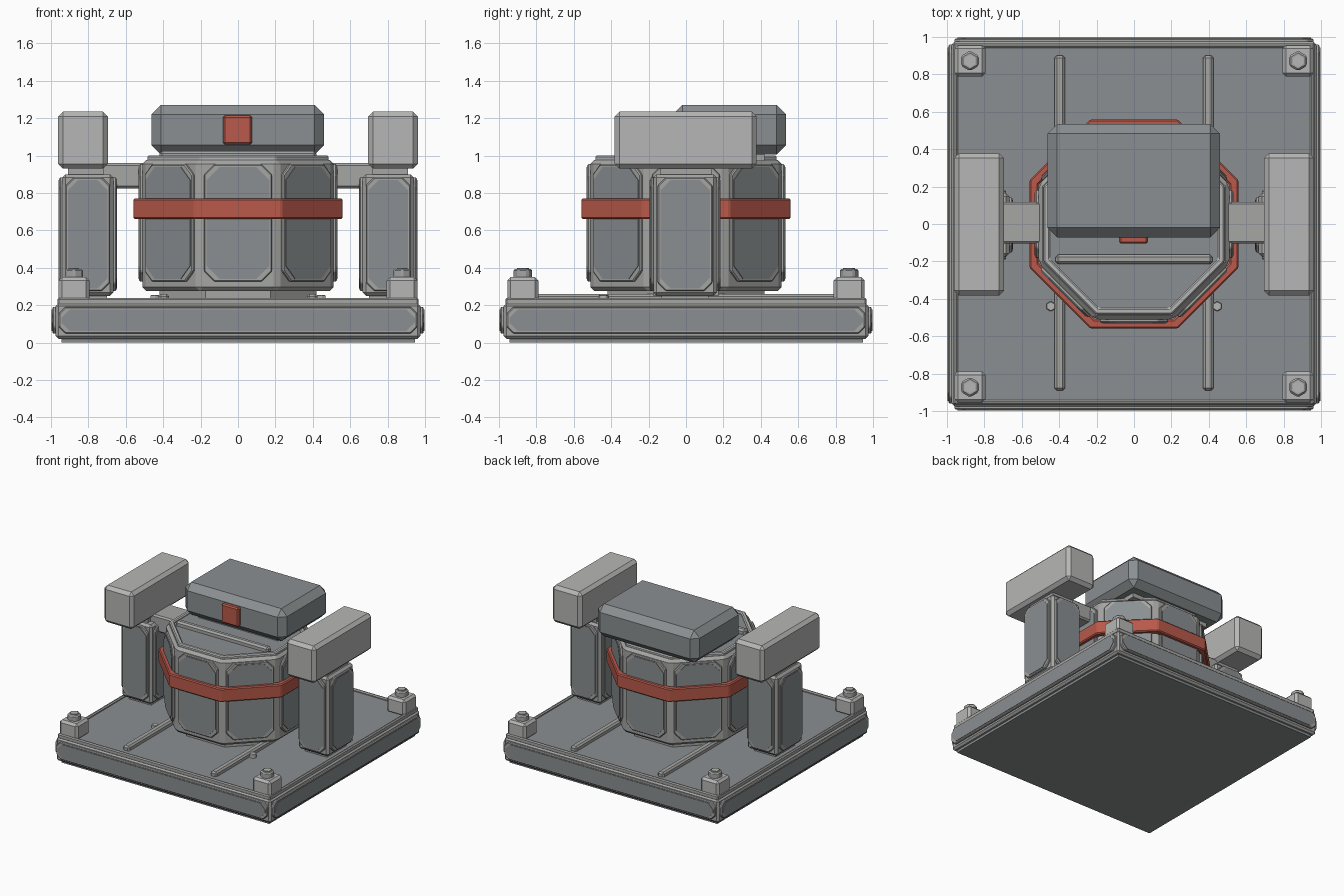
import bpy, bmesh, math
from mathutils import Matrix, Vector

if "Cube" in bpy.data.objects:
    bpy.data.objects.remove(bpy.data.objects["Cube"])


def material(name, rgb):
    m = bpy.data.materials.new(name)
    m.diffuse_color = (*rgb, 1)
    m.use_nodes = True
    m.node_tree.nodes["Principled BSDF"].inputs["Base Color"].default_value = m.diffuse_color
    return m


LIGHT = material("light grey", (0.47, 0.47, 0.465))
FRAME = material("frame grey", (0.38, 0.38, 0.375))
DARK = material("slate grey", (0.255, 0.275, 0.285))
RED = material("signal red", (0.48, 0.10, 0.068))


def finish(name, bm, mat, bevel=0):
    bmesh.ops.recalc_face_normals(bm, faces=bm.faces)
    me = bpy.data.meshes.new(name)
    bm.to_mesh(me)
    bm.free()
    me.materials.append(mat)
    ob = bpy.data.objects.new(name, me)
    bpy.context.collection.objects.link(ob)
    if bevel:
        mod = ob.modifiers.new("bevel", 'BEVEL')
        mod.width = bevel
        mod.segments = 1
        mod.limit_method = 'ANGLE'
        mod.angle_limit = math.radians(30)
    return ob


def box(name, x, y, z, mat, bevel=0.0):
    """Box from (min, max) ranges."""
    bm = bmesh.new()
    bmesh.ops.create_cube(bm, size=1)
    for v in bm.verts:
        for i, (a, b) in enumerate((x, y, z)):
            v.co[i] = (a + b) / 2 + v.co[i] * (b - a)
    return finish(name, bm, mat, bevel)


def prism(name, sides, apothem, z0, z1, mat, at=(0, 0), bevel=0.0, turn=0.5):
    """Regular upright prism measured across its flats."""
    bm = bmesh.new()
    r = apothem / math.cos(math.pi / sides)
    vs = []
    for i in range(sides):
        a = 2 * math.pi * (i + turn) / sides
        vs.append(bm.verts.new((at[0] + r * math.cos(a), at[1] + r * math.sin(a), z0)))
    f = bm.faces.new(vs)
    ext = bmesh.ops.extrude_face_region(bm, geom=[f])
    top = [v for v in ext["geom"] if isinstance(v, bmesh.types.BMVert)]
    bmesh.ops.translate(bm, verts=top, vec=(0, 0, z1 - z0))
    return finish(name, bm, mat, bevel)


def ring(name, inner, outer, z0, z1, mat, bevel=0.0, sides=8):
    """Faceted hollow band with a rectangular section."""
    bm = bmesh.new()
    k = 1 / math.cos(math.pi / sides)
    loops = []
    for i in range(sides):
        a = 2 * math.pi * (i + 0.5) / sides
        loops.append([bm.verts.new((r * k * math.cos(a), r * k * math.sin(a), z))
                      for r, z in ((inner, z0), (outer, z0), (outer, z1), (inner, z1))])
    for i in range(sides):
        p, q = loops[i], loops[(i + 1) % sides]
        for j in range(4):
            bm.faces.new((p[j], q[j], q[(j + 1) % 4], p[(j + 1) % 4]))
    return finish(name, bm, mat, bevel)


def plate(name, centre, angle, w, h, cut, depth, mat, bevel=0.0):
    """Cut-corner plate standing on a wall whose normal is at the given angle."""
    n = Vector((math.cos(angle), math.sin(angle), 0))
    u = Vector((-n.y, n.x, 0))
    a, b = w / 2, h / 2
    outline = ((a - cut, -b), (a, -b + cut), (a, b - cut), (a - cut, b),
               (-a + cut, b), (-a, b - cut), (-a, -b + cut), (-a + cut, -b))
    bm = bmesh.new()
    low, high = [[bm.verts.new(Vector(centre) + u * p + Vector((0, 0, q)) + n * d)
                  for p, q in outline] for d in (-0.005, depth)]
    bm.faces.new(low[::-1])
    bm.faces.new(high)
    for i in range(8):
        j = (i + 1) % 8
        bm.faces.new((low[i], low[j], high[j], high[i]))
    return finish(name, bm, mat, bevel)


def panel(name, centre, angle, w, h, cut, depth=0.018):
    plate(name + "_frame", centre, angle, w + 0.028, h + 0.028, cut * 0.8, depth, FRAME, 0.006)
    plate(name, centre, angle, w, h, cut, depth + 0.004, DARK)


# Base slab with side panels, deck and rim
box("base_slab", (-0.975, 0.975), (-0.975, 0.975), (0.02, 0.21), FRAME, 0.015)
box("base_underside", (-0.945, 0.945), (-0.945, 0.945), (0, 0.03), DARK)
box("deck", (-0.94, 0.94), (-0.94, 0.94), (0.2, 0.224), DARK)
for s in (-1, 1):
    lo, hi = sorted((s * 0.94, s * 0.965))
    box("rim_side", (lo, hi), (-0.965, 0.965), (0.2, 0.24), FRAME, 0.008)
    box("rim_end", (-0.965, 0.965), (lo, hi), (0.2, 0.24), FRAME, 0.008)
for k in range(4):
    a = k * math.pi / 2
    panel("base_panel", (0.975 * math.cos(a), 0.975 * math.sin(a), 0.12), a, 1.89, 0.115, 0.045)

# Deck rails, corner blocks and bolts
for sx in (-1, 1):
    x = sx * 0.397
    box("deck_rail", (x - 0.028, x + 0.028), (-0.89, 0.9), (0.21, 0.26), FRAME, 0.012)
    prism("deck_bolt", 6, 0.024, 0.21, 0.255, LIGHT, (sx * 0.445, -0.44), 0.004)
    for sy in (-1, 1):
        cx, cy = sx * 0.877, sy * 0.872
        box("corner_block", (cx - 0.083, cx + 0.083), (cy - 0.083, cy + 0.083),
            (0.215, 0.35), LIGHT, 0.018)
        prism("corner_bolt", 6, 0.047, 0.34, 0.395, FRAME, (cx, cy), 0.01)
        prism("corner_bolt_cap", 6, 0.028, 0.39, 0.4, LIGHT, (cx, cy))

# Octagonal drum
prism("drum_foot", 8, 0.42, 0.21, 0.29, FRAME)
prism("drum_body", 8, 0.51, 0.275, 0.978, FRAME, bevel=0.022)
ring("drum_lip", 0.45, 0.485, 0.96, 1.0, LIGHT, 0.008)
prism("drum_top", 8, 0.452, 0.96, 0.986, DARK)
ring("red_band", 0.51, 0.56, 0.66, 0.77, RED, 0.008)
for k in range(8):
    a = k * math.pi / 4
    panel("drum_panel", (0.51 * math.cos(a), 0.51 * math.sin(a), 0.64), a, 0.335, 0.6, 0.07)
box("drum_top_ridge", (-0.42, 0.42), (-0.215, -0.163), (0.97, 1.025), FRAME, 0.014)

# Head box with red marker
box("head_neck", (-0.36, 0.36), (0.0, 0.42), (0.97, 1.03), FRAME)
box("head_box", (-0.463, 0.46), (-0.072, 0.535), (1.005, 1.272), DARK, 0.052)
box("head_marker", (-0.08, 0.075), (-0.105, -0.06), (1.06, 1.215), RED, 0.01)

# Side columns, bridges and top blocks
for s in (-1, 1):
    def span(a, b):
        return tuple(sorted((s * a, s * b)))
    cx = s * 0.803
    box("column_foot", span(0.7, 0.9), (-0.13, 0.12), (0.21, 0.27), FRAME)
    box("column", span(0.666, 0.94), (-0.175, 0.165), (0.25, 0.9), FRAME, 0.018)
    for a, px, py, w in ((0, cx + 0.137, -0.005, 0.265), (math.pi, cx - 0.137, -0.005, 0.265),
                         (-math.pi / 2, cx, -0.175, 0.21), (math.pi / 2, cx, 0.165, 0.21)):
        panel("column_panel", (px, py, 0.58), a, w, 0.58, 0.055, 0.016)
    box("bridge", span(0.47, 0.76), (-0.105, 0.118), (0.825, 0.96), FRAME, 0.012)
    box("column_neck", span(0.72, 0.91), (-0.14, 0.135), (0.89, 0.94), FRAME)
    box("top_block", span(0.695, 0.962), (-0.382, 0.378), (0.93, 1.235), LIGHT, 0.026)
